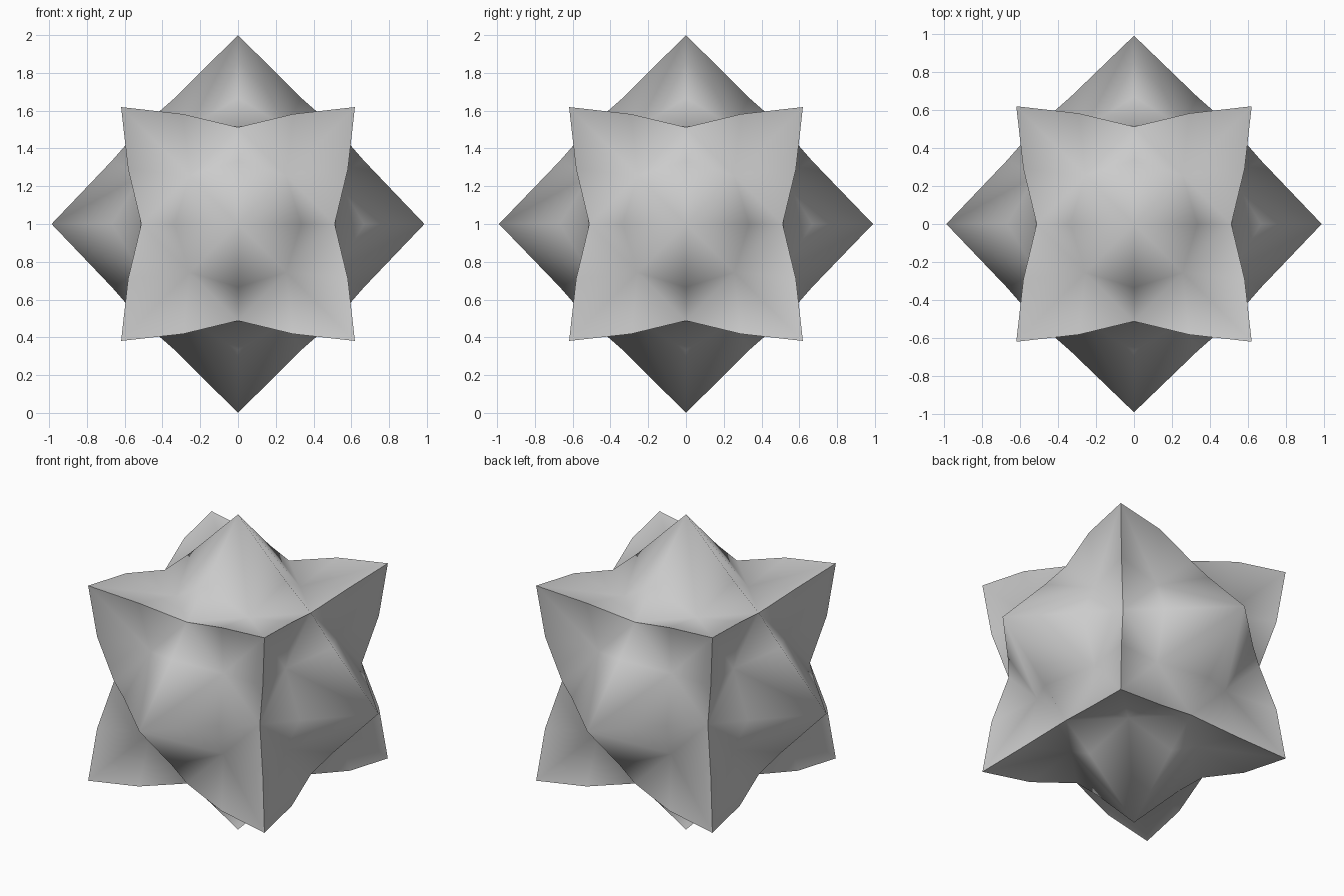
import bpy, bmesh

if "Cube" in bpy.data.objects:
    bpy.data.objects.remove(bpy.data.objects["Cube"])

# Radial scale for each kind of grid point on a cube of half-size 1,
# keyed by its sorted absolute coordinates
SCALE = {
    (0.0, 0.0, 1.0): 1.0,     # face centre: spike tip
    (0.0, 0.5, 1.0): 0.668,   # along the octahedron ridge
    (0.5, 0.5, 1.0): 0.512,   # valley between spikes
    (0.0, 1.0, 1.0): 0.512,   # cube edge middle
    (0.5, 1.0, 1.0): 0.582,   # cube edge quarter
    (1.0, 1.0, 1.0): 0.619,   # cube corner
}


def kind(v):
    return tuple(sorted(round(abs(c) * 2) / 2 for c in v.co))


# Cube with a 4 x 4 grid on every side
bm = bmesh.new()
bmesh.ops.create_cube(bm, size=2)
bmesh.ops.subdivide_edges(bm, edges=bm.edges[:], cuts=3, use_grid_fill=True)

# Split every quad from its valley point so the spikes fold cleanly
for f in bm.faces[:]:
    vs = list(f.verts)
    i = next(k for k, v in enumerate(vs) if kind(v) == (0.5, 0.5, 1.0))
    bmesh.utils.face_split(f, vs[i], vs[(i + 2) % 4])

# Smooth sides with sharp cube edges
for f in bm.faces:
    f.smooth = True
for e in bm.edges:
    e.smooth = not all(kind(v)[1] == 1.0 for v in e.verts)

# Push the points in and out along their radius
scales = {v: SCALE[kind(v)] for v in bm.verts}
for v, s in scales.items():
    tip = kind(v) == (0.0, 0.0, 1.0)
    v.co *= s
    if tip:
        v.co.x *= 0.987
        v.co.y *= 0.99
    v.co.z += 1.0

bmesh.ops.recalc_face_normals(bm, faces=bm.faces[:])
mesh = bpy.data.meshes.new("spiked_star")
bm.to_mesh(mesh)
bm.free()
star = bpy.data.objects.new("spiked_star", mesh)
bpy.context.collection.objects.link(star)
